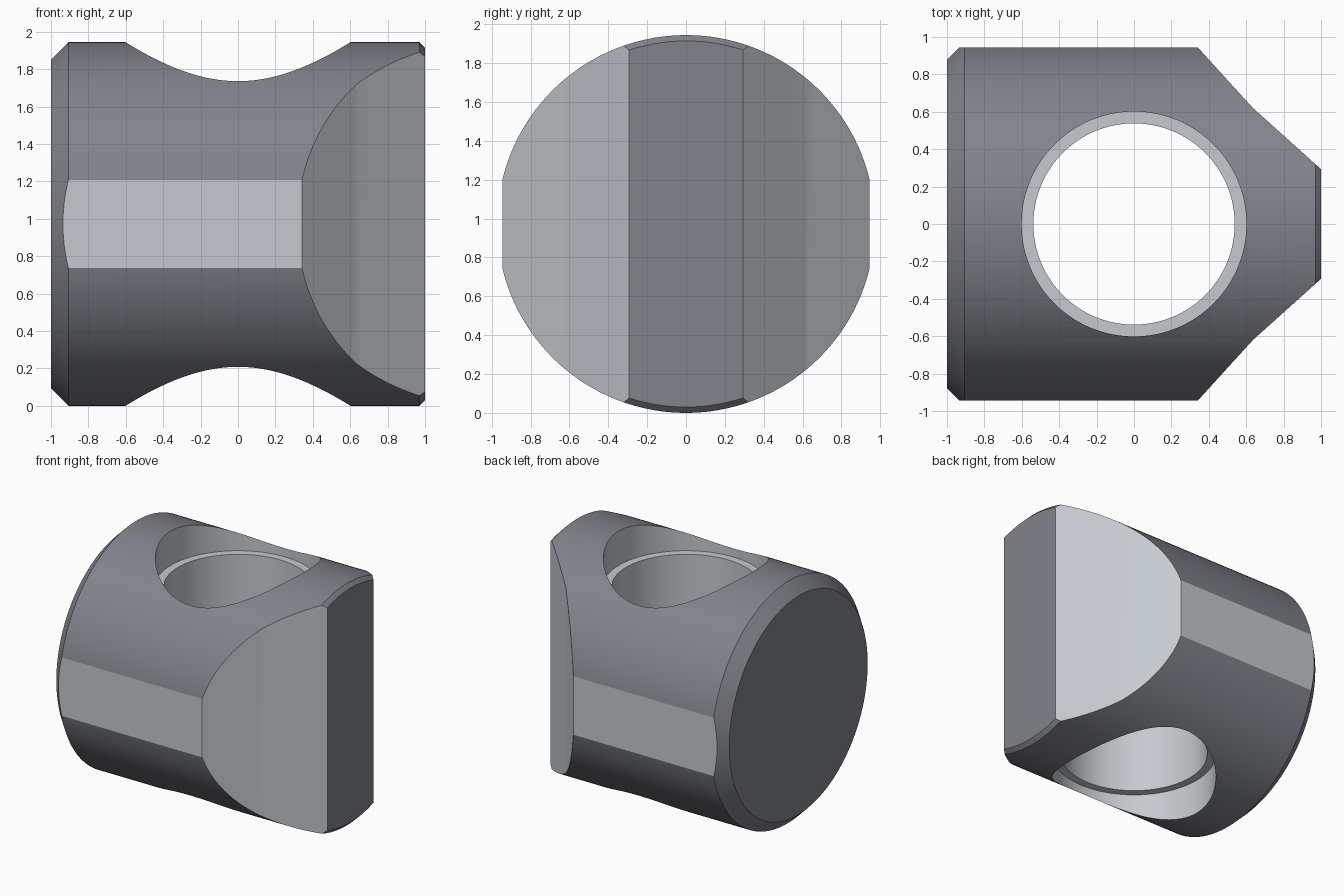
import bpy, bmesh
from math import pi, radians, sin, cos
from mathutils import Matrix

if "Cube" in bpy.data.objects:
    bpy.data.objects.remove(bpy.data.objects["Cube"])

R = 0.972          # barrel radius, also the height of its axis
FLAT = 0.943       # half width across the side flats
SEGS = 144


def material(name, colour):
    mat = bpy.data.materials.new(name)
    mat.diffuse_color = (*colour, 1)
    mat.use_nodes = True
    mat.node_tree.nodes["Principled BSDF"].inputs["Base Color"].default_value = mat.diffuse_color
    return mat


# Dark turned skin, lighter freshly machined cuts
MATS = [material("dark_steel", (0.22, 0.228, 0.26)),
        material("machined_steel", (0.56, 0.59, 0.62))]


def finish(name, bm, mat_index):
    bmesh.ops.recalc_face_normals(bm, faces=bm.faces)
    for f in bm.faces:
        f.material_index = mat_index
    mesh = bpy.data.meshes.new(name)
    for mat in MATS:
        mesh.materials.append(mat)
    bm.to_mesh(mesh)
    bm.free()
    ob = bpy.data.objects.new(name, mesh)
    bpy.context.collection.objects.link(ob)
    return ob


def lathe(name, profile, mat_index, along_x=False):
    """Closed solid from (height, radius) pairs, turned about z or x."""
    bm = bmesh.new()
    rings = [[bm.verts.new((r * cos(2 * pi * i / SEGS), r * sin(2 * pi * i / SEGS), h))
              for i in range(SEGS)] for h, r in profile]
    for a, b in zip(rings, rings[1:]):
        for i in range(SEGS):
            j = (i + 1) % SEGS
            bm.faces.new((a[i], a[j], b[j], b[i]))
    bm.faces.new(rings[0])
    bm.faces.new(rings[-1])
    if along_x:
        bm.transform(Matrix.Rotation(pi / 2, 4, 'Y'))
    bm.transform(Matrix.Translation((0, 0, R)))
    return finish(name, bm, mat_index)


def prism(name, outline, z0, z1, mat_index):
    """Vertical extrusion of a plan outline."""
    bm = bmesh.new()
    face = bm.faces.new([bm.verts.new((x, y, z0)) for x, y in outline])
    new = bmesh.ops.extrude_face_region(bm, geom=[face])["geom"]
    bmesh.ops.translate(bm, vec=(0, 0, z1 - z0),
                        verts=[v for v in new if isinstance(v, bmesh.types.BMVert)])
    return finish(name, bm, mat_index)


def boolean(ob, cutter, operation):
    cutter.hide_render = True
    mod = ob.modifiers.new("cut", 'BOOLEAN')
    mod.object, mod.operation, mod.solver = cutter, operation, 'EXACT'
    bpy.context.view_layer.objects.active = ob
    bpy.ops.object.modifier_apply(modifier=mod.name)
    bpy.data.objects.remove(cutter)


# Chamfered barrel lying along x
body = lathe("cross_bored_barrel",
             [(-1, 0.879), (-0.907, R), (0.97, R), (1, 0.942)], 0, along_x=True)

# Plan outline: side flats and the slightly hollow wedge nose
side = [(-1.2, FLAT), (0.342, FLAT), (0.635, 0.621), (1.0, 0.293), (1.1, 0.203)]
outline = [(x, -y) for x, y in side] + side[::-1]
boolean(body, prism("plan_cutter", outline, -0.2, 2.2, 1), 'INTERSECT')

# Vertical through bore with a shallow counterbore at both ends
bore = lathe("bore_cutter", [(-1.2, 0.601), (-0.695, 0.601), (-0.695, 0.538),
                             (0.695, 0.538), (0.695, 0.601), (1.2, 0.601)], 1)
boolean(body, bore, 'DIFFERENCE')

# Smooth curved skins, crisp machined edges
bpy.ops.object.select_all(action='DESELECT')
body.select_set(True)
bpy.context.view_layer.objects.active = body
bpy.ops.object.shade_smooth_by_angle(angle=radians(9))
